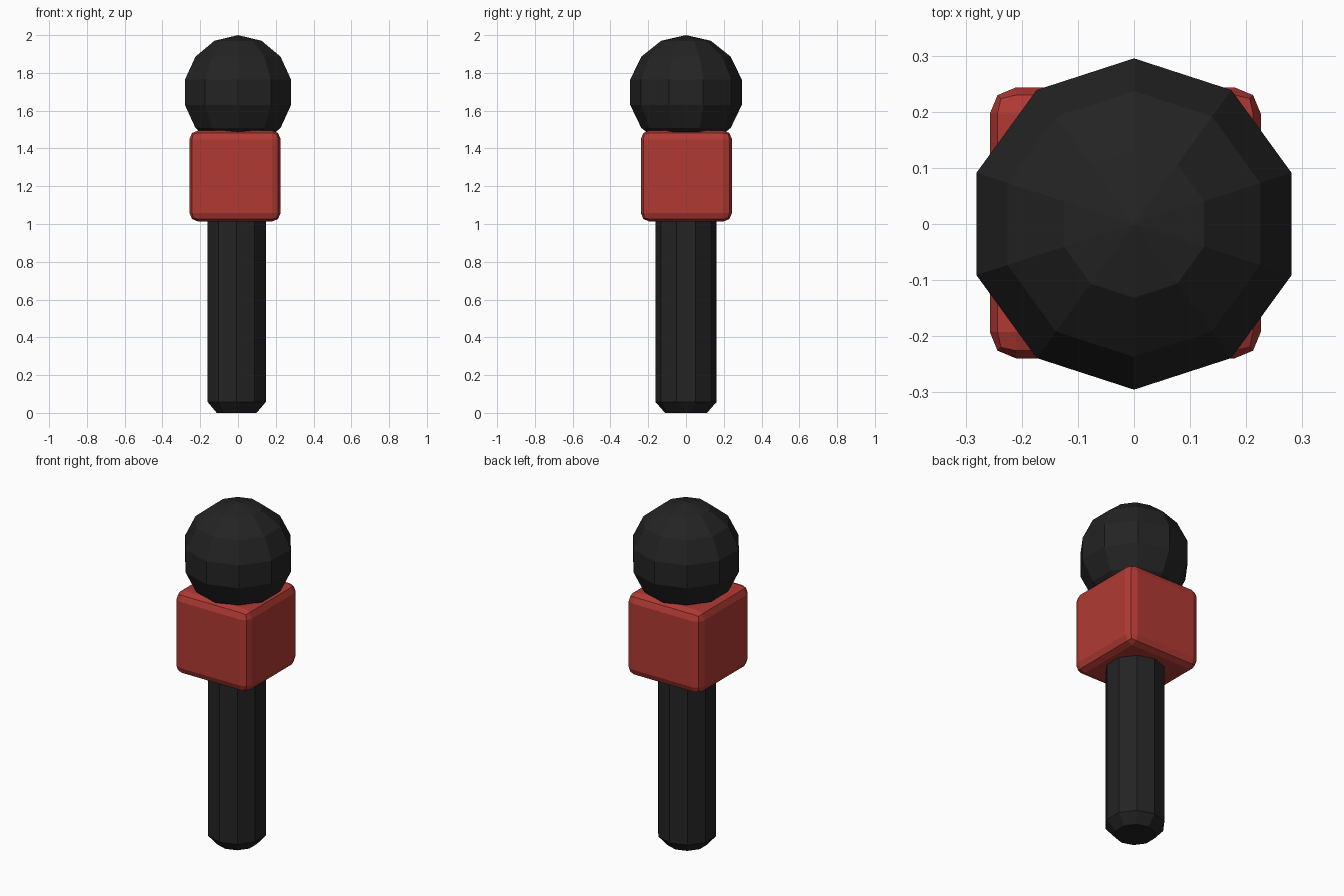
import bpy, bmesh, math

if "Cube" in bpy.data.objects:
    bpy.data.objects.remove(bpy.data.objects["Cube"])

SIDES = 10


def material(name, rgb):
    m = bpy.data.materials.new(name)
    m.diffuse_color = (*rgb, 1.0)
    m.use_nodes = True
    m.node_tree.nodes["Principled BSDF"].inputs["Base Color"].default_value = m.diffuse_color
    return m


black = material("matte black", (0.017, 0.017, 0.017))
red = material("red", (0.44, 0.042, 0.034))


def finish(name, bm, mat, location):
    bmesh.ops.recalc_face_normals(bm, faces=bm.faces[:])
    mesh = bpy.data.meshes.new(name)
    bm.to_mesh(mesh)
    bm.free()
    mesh.materials.append(mat)
    ob = bpy.data.objects.new(name, mesh)
    ob.location = location
    bpy.context.collection.objects.link(ob)
    return ob


def lathe(name, profile, mat, location):
    """Turn (radius, z) points into a ten-sided solid; a corner points to -y."""
    bm = bmesh.new()
    rings = []
    for r, z in profile:
        if r == 0:
            rings.append([bm.verts.new((0, 0, z))] * SIDES)
        else:
            rings.append([bm.verts.new((r * math.sin(2 * math.pi * i / SIDES),
                                        -r * math.cos(2 * math.pi * i / SIDES), z))
                          for i in range(SIDES)])
    for a, b in zip(rings, rings[1:]):
        for i in range(SIDES):
            j = (i + 1) % SIDES
            bm.faces.new(list(dict.fromkeys((a[i], a[j], b[j], b[i]))))
    for ring in (rings[0], rings[-1]):
        if ring[0] is not ring[1]:
            bm.faces.new(ring)
    return finish(name, bm, mat, location)


# Handle with chamfered bottom end, running up into the collar
lathe("handle", [(0.111, 0), (0.162, 0.058), (0.162, 1.1)], black, (-0.007, 0, 0))

# Faceted ball head, seven bands
R = 0.3028
ball = [(0 if k in (0, 7) else R * math.sin(math.pi * k / 7),
         -R * math.cos(math.pi * k / 7)) for k in range(8)]
lathe("ball_head", ball, black, (0, 0, 2 - R))

# Rounded cube collar
bm = bmesh.new()
bmesh.ops.create_cube(bm, size=0.483)
bmesh.ops.bevel(bm, geom=bm.edges[:], offset=0.047, segments=2,
                profile=0.5, affect='EDGES')
finish("cube_collar", bm, red, (-0.0155, 0.002, 1.254))
